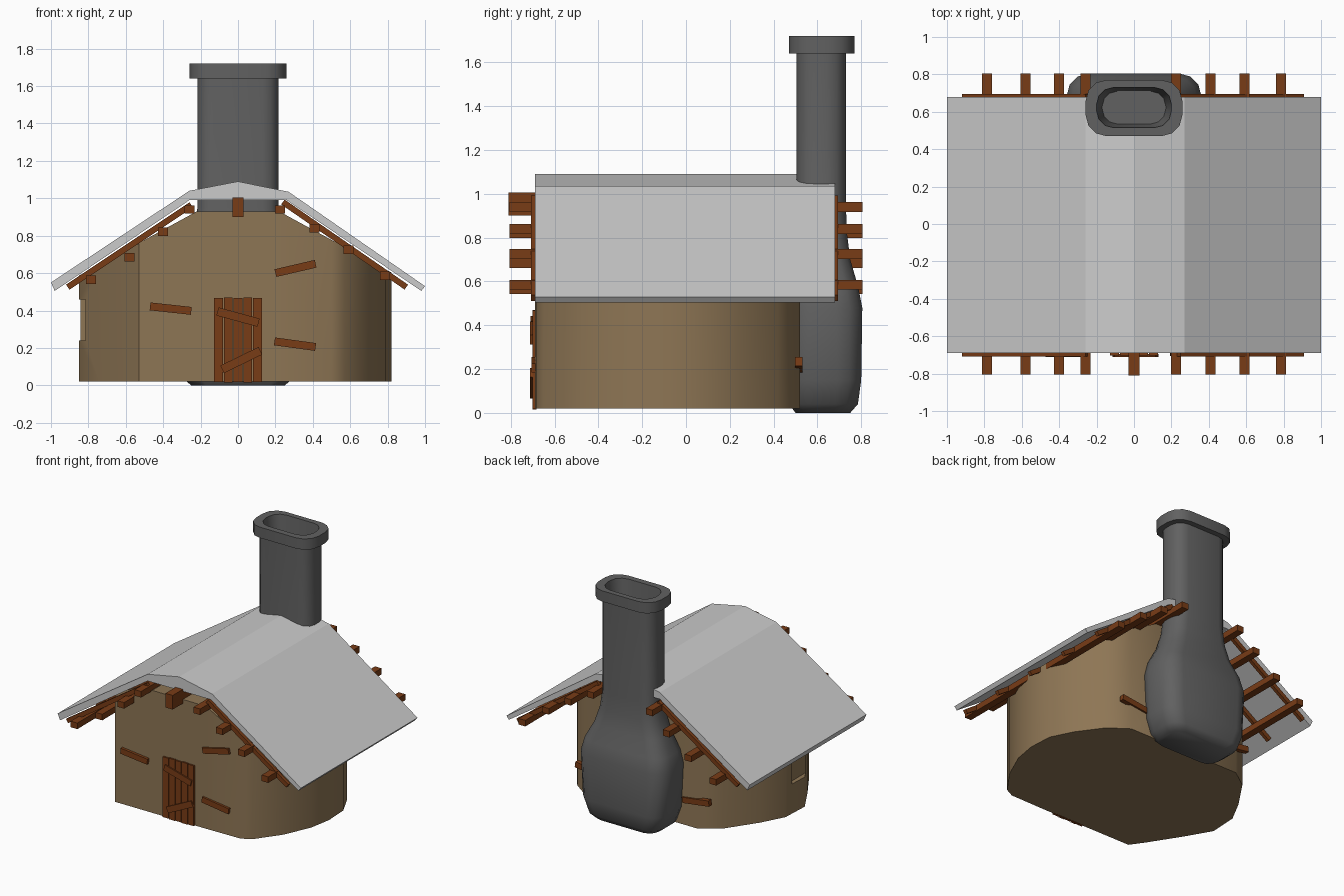
import bpy, bmesh
from math import atan2, hypot, radians, cos, sin, pi
from mathutils import Vector

if "Cube" in bpy.data.objects:
    bpy.data.objects.remove(bpy.data.objects["Cube"])


def material(name, color):
    m = bpy.data.materials.new(name)
    m.diffuse_color = (*color, 1)
    m.use_nodes = True
    m.node_tree.nodes["Principled BSDF"].inputs["Base Color"].default_value = m.diffuse_color
    return m


WOOD = material("wood", (0.19, 0.045, 0.008))
CLAY = material("clay", (0.27, 0.18, 0.09))
STONE = material("dark_stone", (0.12, 0.12, 0.12))


def add_object(name, bm, mat=None, smooth=None):
    bmesh.ops.recalc_face_normals(bm, faces=bm.faces)
    me = bpy.data.meshes.new(name)
    bm.to_mesh(me)
    bm.free()
    ob = bpy.data.objects.new(name, me)
    bpy.context.collection.objects.link(ob)
    if mat:
        me.materials.append(mat)
    if smooth:
        bpy.ops.object.select_all(action='DESELECT')
        ob.select_set(True)
        bpy.context.view_layer.objects.active = ob
        bpy.ops.object.shade_smooth_by_angle(angle=radians(smooth))
    return ob


def box(name, center, size, mat=WOOD, tilt=0, turn=0):
    bm = bmesh.new()
    bmesh.ops.create_cube(bm, size=1)
    bmesh.ops.scale(bm, vec=size, verts=bm.verts)
    ob = add_object(name, bm, mat)
    ob.location = center
    ob.rotation_euler = (0, -tilt, turn)
    return ob


def plank(name, a, b, y, height, depth):
    """Board in an xz plane running from a to b."""
    dx, dz = b[0] - a[0], b[1] - a[1]
    return box(name, ((a[0] + b[0]) / 2, y, (a[1] + b[1]) / 2),
               (hypot(dx, dz), depth, height), tilt=atan2(dz, dx))


def extrude(points, vec):
    bm = bmesh.new()
    f = bm.faces.new([bm.verts.new(p) for p in points])
    r = bmesh.ops.extrude_face_region(bm, geom=[f], use_keep_orig=True)
    bmesh.ops.translate(bm, vec=vec,
                        verts=[v for v in r["geom"] if isinstance(v, bmesh.types.BMVert)])
    return bm


# Clay walls: rounded plan, top trimmed to follow the roof
plan = [(-.53, -.69), (-.22, -.69), (.22, -.69), (.5, -.685), (.57, -.65), (.7, -.47),
        (.79, -.27), (.82, -.1), (.81, .08), (.73, .24), (.6, .42), (.46, .52),
        (-.46, .52), (-.6, .42), (-.75, .2), (-.84, .03), (-.85, -.18), (-.74, -.37), (-.6, -.59)]
bm = extrude([(x, y, .02) for x, y in plan], (0, 0, .91))
for s in (-1, 1):
    bmesh.ops.bisect_plane(bm, geom=bm.verts[:] + bm.edges[:] + bm.faces[:],
                           plane_co=(s * .22, 0, .93), plane_no=(s * .48, 0, .88),
                           clear_outer=True)
    bmesh.ops.holes_fill(bm, edges=[e for e in bm.edges if e.is_boundary])
walls = add_object("walls", bm, CLAY, 40)

# Small window recess on the left side
cutter = box("window_cutter", (-.86, -.14, .35), (.09, .2, .22), CLAY)
cutter.hide_render = True
cutter.hide_set(True)
cut = walls.modifiers.new("window", 'BOOLEAN')
cut.object = cutter
cut.solver = 'EXACT'

# Roof sheet
roof = [(-1, .55), (-.26, 1.04), (0, 1.09), (.27, 1.035), (1, .53),
        (.98, .505), (.26, .99), (-.26, .99), (-.98, .505)]
add_object("roof", extrude([(x, -.69, z) for x, z in roof], (0, 1.37, 0)))


# Chimney: rounded-rectangle rings lofted from the bulging base to the hollow cap
def ring(z, hx, y0, y1, r):
    cy, hy = (y0 + y1) / 2, (y1 - y0) / 2
    pts = []
    for k, (sx, sy) in enumerate([(1, 1), (-1, 1), (-1, -1), (1, -1)]):
        for i in range(4):
            a = (k + i / 3) * pi / 2
            pts.append((sx * (hx - r) + r * cos(a), cy + sy * (hy - r) + r * sin(a), z))
    return pts


sections = [(0, .25, .50, .75, .08), (.04, .30, .47, .785, .1), (.15, .34, .46, .80, .11),
            (.48, .36, .46, .805, .12), (.58, .335, .47, .785, .11), (.70, .275, .49, .75, .1),
            (.82, .235, .5, .735, .09), (.95, .217, .505, .73, .085), (1.64, .217, .505, .73, .085),
            (1.64, .258, .47, .77, .11), (1.72, .258, .47, .77, .11), (1.72, .2, .515, .73, .09),
            (1.45, .17, .535, .71, .08)]
bm = bmesh.new()
rings = [[bm.verts.new(p) for p in ring(*s)] for s in sections]
for a, b in zip(rings, rings[1:]):
    for i in range(len(a)):
        j = (i + 1) % len(a)
        bm.faces.new((a[i], a[j], b[j], b[i]))
bm.faces.new(rings[0])
bm.faces.new(rings[-1])
add_object("chimney", bm, STONE, 45)

# Purlins running front to back, plus the ridge beam
for i, (x, z) in enumerate([(-.785, .565), (-.58, .685), (-.4, .82), (-.26, .94),
                            (.225, .94), (.41, .84), (.59, .725), (.785, .585)]):
    box(f"purlin_{i}", (x, 0, z), (.054, 1.61, .045))
box("ridge_beam", (0, -.15, .953), (.06, 1.32, .105))

# Sloping rafters under the roof sheet
for i, y in enumerate((-.695, -.36, -.02, .33, .682)):
    plank(f"rafter_left_{i}", (-.91, .525), (-.25, .965), y, .032, .025)
    plank(f"rafter_right_{i}", (.24, .98), (.9, .525), y, .032, .025)

# Door of upright boards with two slanted braces
for i in range(5):
    box(f"door_board_{i}", (-.104 + i * .052, -.692, .243), (.047, .02, .448 + .006 * (i % 2)))
plank("door_brace_top", (-.11, .395), (.11, .335), -.704, .045, .016)
plank("door_brace_bottom", (-.085, .085), (.12, .185), -.704, .045, .016)

# Loose boards set into the front and back walls
plank("front_board_left", (-.47, .422), (-.25, .398), -.69, .042, .04)
plank("front_board_top", (.2, .6), (.415, .65), -.685, .042, .04)
plank("front_board_bottom", (.195, .235), (.415, .205), -.685, .042, .04)
plank("back_board_left", (-.56, .235), (-.34, .205), .515, .042, .035)
plank("back_board_right", (.32, .205), (.54, .235), .515, .042, .035)
